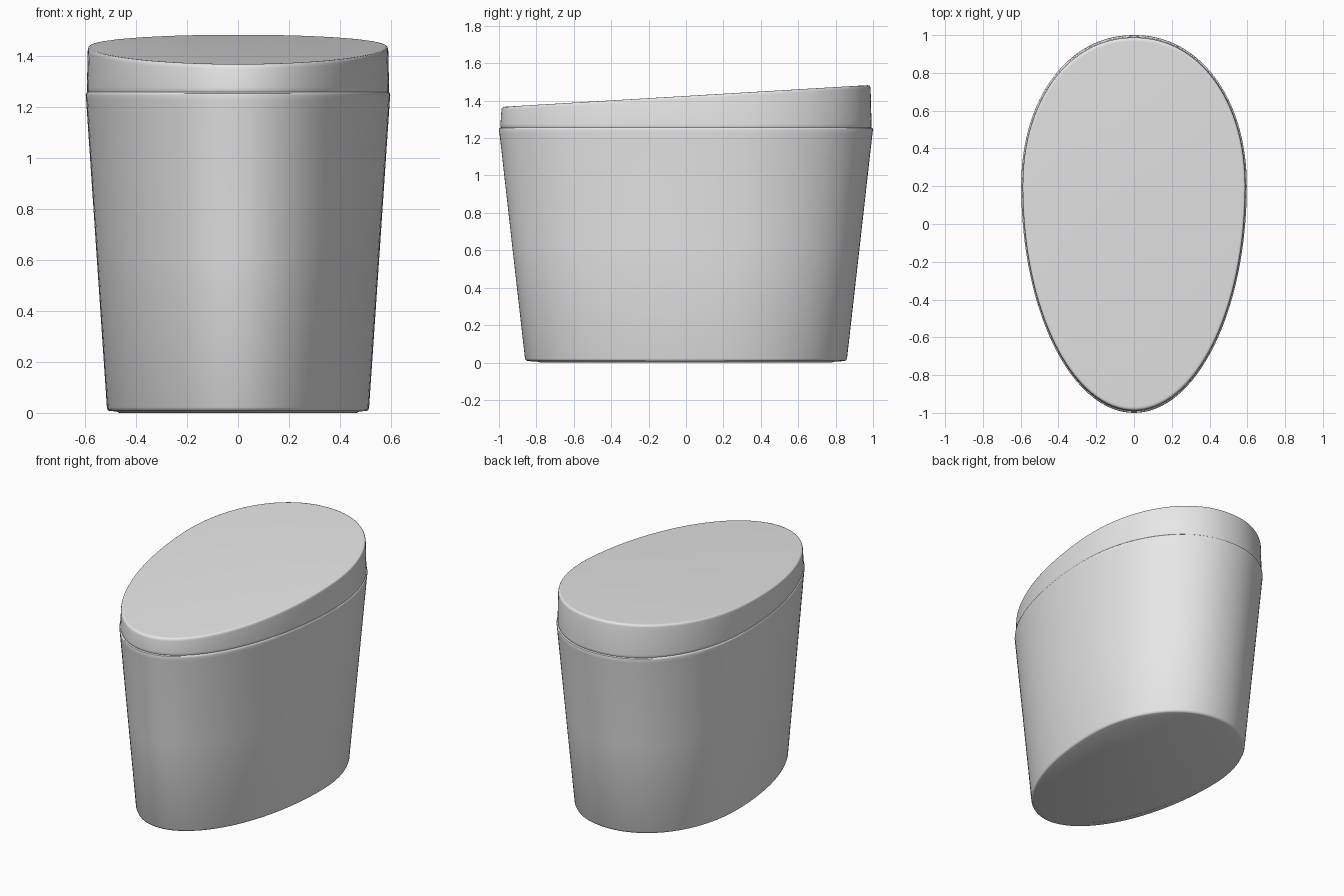
import bpy, bmesh, math

if "Cube" in bpy.data.objects:
    bpy.data.objects.remove(bpy.data.objects["Cube"])

N = 128
grey = bpy.data.materials.new("light grey")
grey.diffuse_color = (0.8, 0.8, 0.8, 1)
grey.use_nodes = True
grey.node_tree.nodes["Principled BSDF"].inputs["Base Color"].default_value = grey.diffuse_color


def egg(t):
    """Egg outline: broad round back (+y), longer narrow front (-y)."""
    c, s = math.cos(t), math.sin(t)
    e = 2 / 2.1 if s > 0 else 1.0
    x = 0.597 * math.copysign(abs(c) ** e, c)
    y = 0.2 + (0.8 if s > 0 else 1.2) * math.copysign(abs(s) ** e, s)
    return x, y


def loft(name, rings):
    """Skin egg rings given as (scale, height, tilt), capped at both ends."""
    bm = bmesh.new()
    loops = []
    for scale, z, tilt in rings:
        pts = [egg(2 * math.pi * i / N) for i in range(N)]
        loops.append([bm.verts.new((x * scale, y * scale, z + tilt * y * scale))
                      for x, y in pts])
    for a, b in zip(loops, loops[1:]):
        for i in range(N):
            j = (i + 1) % N
            bm.faces.new((a[i], a[j], b[j], b[i]))
    bm.faces.new(loops[0][::-1])
    bm.faces.new(loops[-1])
    mesh = bpy.data.meshes.new(name)
    bm.to_mesh(mesh)
    bm.free()
    mesh.materials.append(grey)
    ob = bpy.data.objects.new(name, mesh)
    bpy.context.collection.objects.link(ob)
    bpy.context.view_layer.objects.active = ob
    ob.select_set(True)
    bpy.ops.object.shade_smooth_by_angle(angle=math.radians(40))
    ob.select_set(False)
    return ob


# Tapered bin with a soft foot and a rolled rim
loft("bin_body", [(0.78, 0.0, 0), (0.80, 0.006, 0), (0.845, 0.007, 0),
                  (0.855, 0.011, 0), (0.861, 0.022, 0), (0.93, 0.63, 0),
                  (0.997, 1.225, 0), (1.0, 1.245, 0), (0.998, 1.253, 0),
                  (0.992, 1.257, 0), (0.98, 1.258, 0)])

# Lid with a top that slopes down towards the front
T = 0.0594
loft("lid", [(0.985, 1.25, 0), (0.992, 1.262, 0), (0.992, 1.275, 0),
             (0.987, 1.407, T), (0.985, 1.416, T), (0.981, 1.422, T),
             (0.974, 1.4245, T), (0.965, 1.425, T)])
